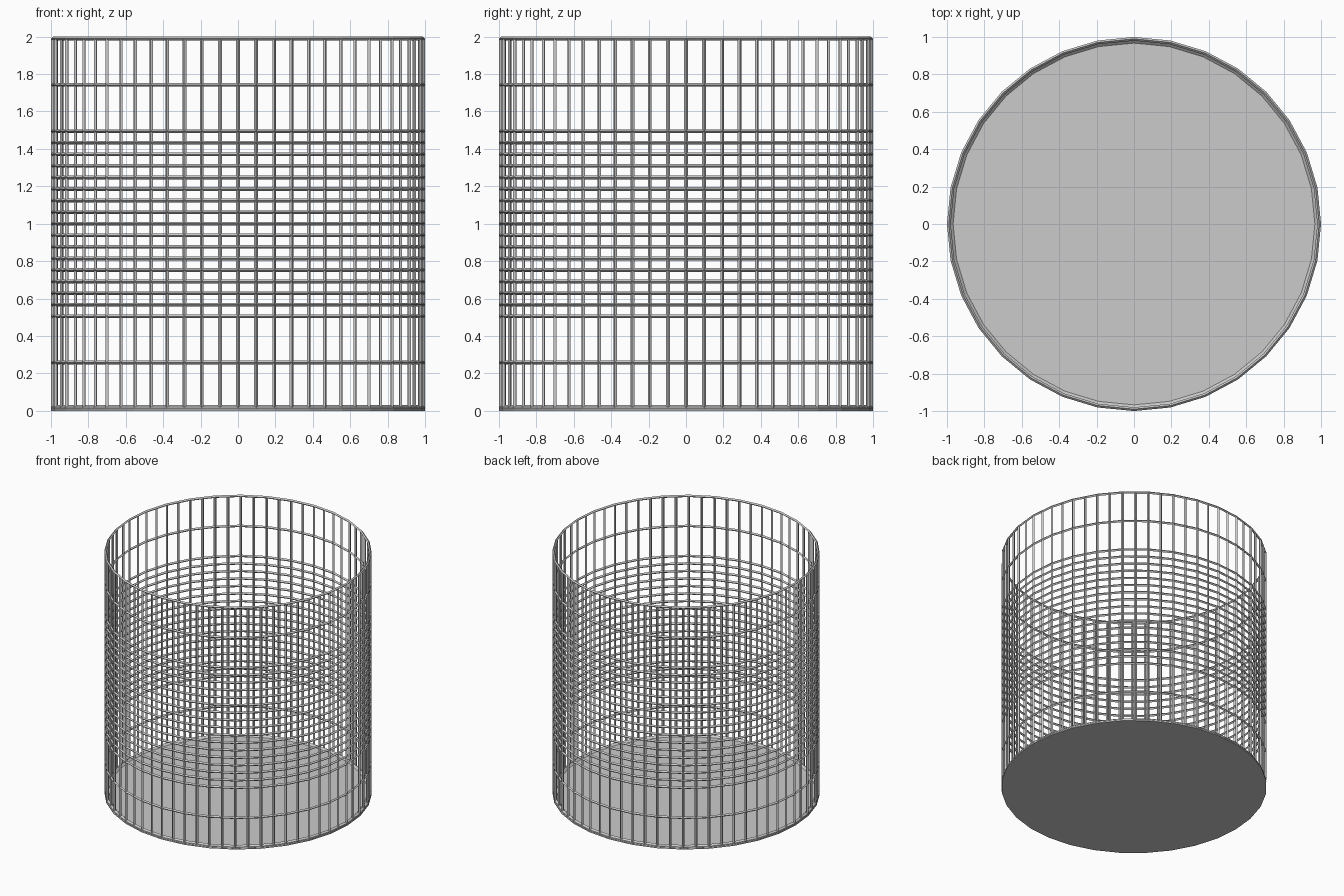
import bpy, bmesh, math

if "Cube" in bpy.data.objects:
    bpy.data.objects.remove(bpy.data.objects["Cube"])

SIDES = 32
R = 0.99


def ring(bm, radius, z, n, flat_mid=False):
    verts = []
    for i in range(n):
        a = 2 * math.pi * i / n
        r = radius * math.cos(math.pi / SIDES) if flat_mid and i % 2 else radius
        verts.append(bm.verts.new((r * math.cos(a), r * math.sin(a), z)))
    return verts


def bridge(bm, low, high):
    n = len(low)
    for i in range(n):
        j = (i + 1) % n
        bm.faces.new((low[i], low[j], high[j], high[i]))


def finish(bm, name):
    bmesh.ops.recalc_face_normals(bm, faces=bm.faces)
    mesh = bpy.data.meshes.new(name)
    bm.to_mesh(mesh)
    bm.free()
    obj = bpy.data.objects.new(name, mesh)
    bpy.context.collection.objects.link(obj)
    return obj


# Wire wall: wide rows at both ends, dense rows in the middle
levels = [0, 0.25] + [0.5 + i / 16 for i in range(17)] + [1.75, 2]
bm = bmesh.new()
rings = [ring(bm, R, 0.01 + 0.99 * z, SIDES * 2, True) for z in levels]
for low, high in zip(rings, rings[1:]):
    bridge(bm, low, high)
wall = finish(bm, "wire_wall")
wire = wall.modifiers.new("Wire", 'WIREFRAME')
wire.thickness = 0.02
wire.offset = 0
wire.use_even_offset = True
wire.use_boundary = True
wire.use_replace = True

# Solid base with a slightly raised rim
profile = [(1.0, 0.0), (0.998, 0.02), (0.983, 0.03), (0.967, 0.015)]
bm = bmesh.new()
rings = [ring(bm, r, z, SIDES) for r, z in profile]
for low, high in zip(rings, rings[1:]):
    bridge(bm, low, high)
bm.faces.new(rings[0][::-1])
bm.faces.new(rings[-1])
finish(bm, "base_plate")
